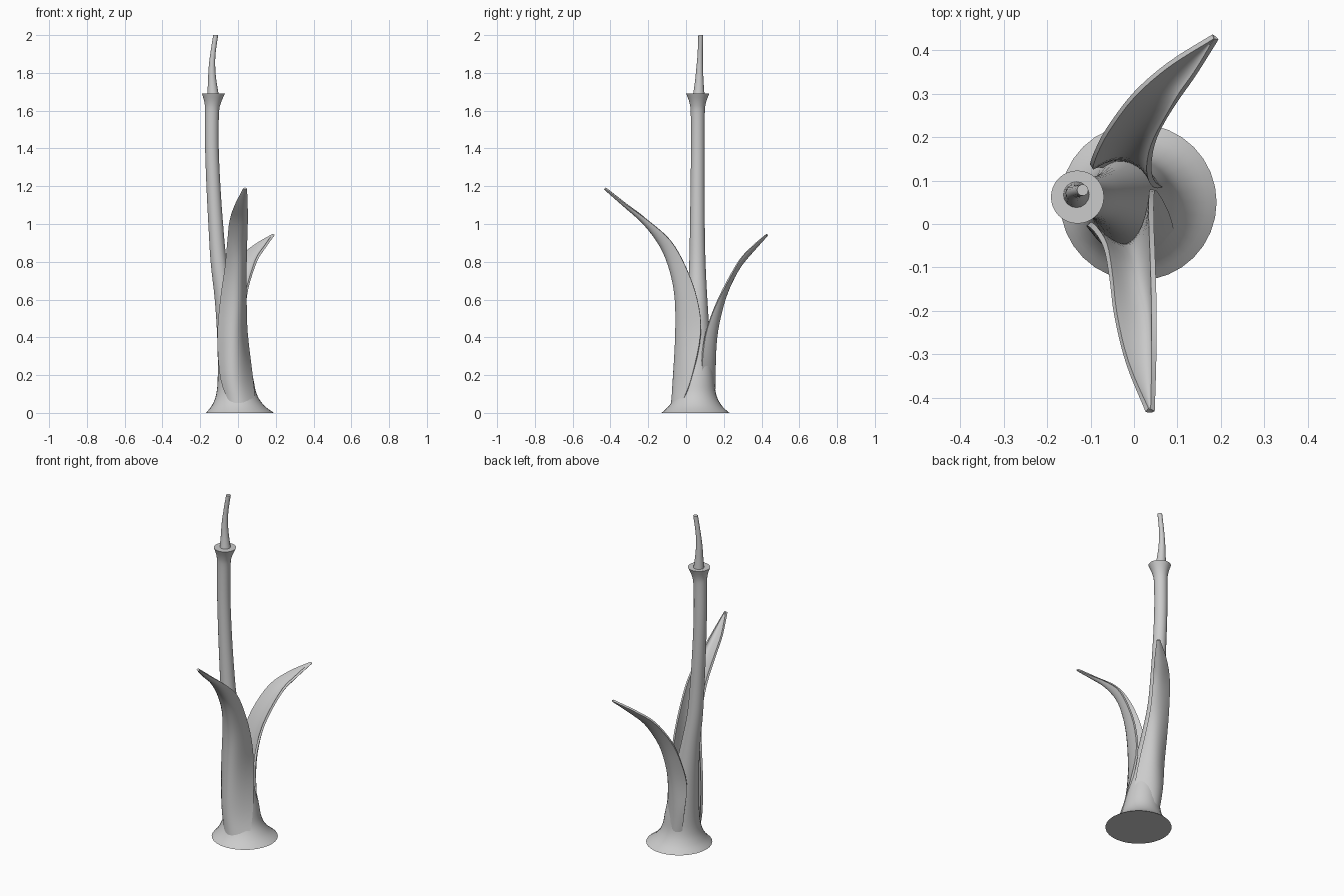
import bpy
import bmesh
import math
from mathutils import Vector

cube = bpy.data.objects.get("Cube")
if cube:
    bpy.data.objects.remove(cube)

grey = bpy.data.materials.new("plain grey")
grey.use_nodes = True
colour = (0.6, 0.6, 0.6, 1)
grey.diffuse_color = colour
grey.node_tree.nodes["Principled BSDF"].inputs["Base Color"].default_value = colour


def finish(name, bm):
    bmesh.ops.recalc_face_normals(bm, faces=bm.faces)
    mesh = bpy.data.meshes.new(name)
    bm.to_mesh(mesh)
    bm.free()
    mesh.materials.append(grey)
    ob = bpy.data.objects.new(name, mesh)
    bpy.context.collection.objects.link(ob)
    bpy.ops.object.select_all(action='DESELECT')
    ob.select_set(True)
    bpy.context.view_layer.objects.active = ob
    return ob


def smooth_rows(rows, steps):
    """Catmull-Rom interpolation through a list of vectors."""
    out = []
    for i in range(len(rows) - 1):
        a, b, c, d = (rows[min(max(i + k, 0), len(rows) - 1)] for k in (-1, 0, 1, 2))
        for s in range(steps):
            t = s / steps
            out.append(b + (c - a) * (t / 2)
                       + (a * 2 - b * 5 + c * 4 - d) * (t * t / 2)
                       + (b * 3 - a - c * 3 + d) * (t ** 3 / 2))
    return out + [rows[-1]]


def tube(name, rows, sides=32):
    """Capped tube; each row is centre x, centre y, height, radius."""
    bm = bmesh.new()
    rings = []
    for x, y, z, r in smooth_rows([Vector(row) for row in rows], 4):
        angles = (2 * math.pi * k / sides for k in range(sides))
        rings.append([bm.verts.new((x + r * math.cos(a), y + r * math.sin(a), z))
                      for a in angles])
    for low, high in zip(rings, rings[1:]):
        for k in range(sides):
            n = (k + 1) % sides
            bm.faces.new((low[k], low[n], high[n], high[k]))
    bm.faces.new(rings[0])
    bm.faces.new(rings[-1])
    finish(name, bm)
    bpy.ops.object.shade_smooth_by_angle(angle=math.radians(40))


def leaf(name, rows, across=12):
    """Curled blade; each row is one edge, the spine and the other edge."""
    edges = [smooth_rows([Vector(row[k]) for row in rows], 4) for k in range(3)]
    bm = bmesh.new()
    grid = []
    for a, m, b in zip(*edges):
        pull = m * 2 - (a + b) / 2
        ts = (k / across for k in range(across + 1))
        grid.append([bm.verts.new(a * (1 - t) ** 2 + pull * (2 * t * (1 - t)) + b * t * t)
                     for t in ts])
    for low, high in zip(grid, grid[1:]):
        for k in range(across):
            bm.faces.new((low[k], low[k + 1], high[k + 1], high[k]))
    ob = finish(name, bm)
    solid = ob.modifiers.new("thickness", 'SOLIDIFY')
    solid.thickness = 0.012
    solid.offset = 0
    bpy.ops.object.modifier_apply(modifier=solid.name)
    bpy.ops.object.shade_smooth_by_angle(angle=math.radians(40))


# Stem with spreading foot and flared top
tube("stem", [
    (0.01, 0.05, 0, 0.18), (0, 0.05, 0.04, 0.138), (-0.008, 0.052, 0.1, 0.107),
    (-0.015, 0.055, 0.2, 0.092), (-0.04, 0.057, 0.4, 0.07), (-0.07, 0.06, 0.6, 0.053),
    (-0.102, 0.06, 0.8, 0.043), (-0.118, 0.06, 1, 0.039), (-0.13, 0.061, 1.2, 0.037),
    (-0.138, 0.062, 1.4, 0.036), (-0.138, 0.062, 1.58, 0.037),
    (-0.134, 0.062, 1.64, 0.043), (-0.13, 0.062, 1.69, 0.061)])

# Thin curved spike on the flared top
tube("spike", [
    (-0.132, 0.067, 1.68, 0.031), (-0.136, 0.07, 1.75, 0.023),
    (-0.138, 0.072, 1.82, 0.018), (-0.133, 0.075, 1.9, 0.014),
    (-0.118, 0.078, 2, 0.013)], 16)

# Long leaf arching to the front
leaf("front_leaf", [
    ((-0.04, -0.06, 0.05), (0.02, -0.07, 0.05), (0.09, -0.02, 0.05)),
    ((-0.088, -0.02, 0.18), (-0.01, -0.062, 0.18), (0.075, 0.03, 0.18)),
    ((-0.105, 0, 0.4), (-0.01, -0.048, 0.4), (0.046, 0.078, 0.42)),
    ((-0.09, -0.01, 0.6), (0, -0.05, 0.6), (0.04, 0.06, 0.6)),
    ((-0.066, -0.05, 0.77), (0.005, -0.078, 0.75), (0.04, 0, 0.77)),
    ((-0.053, -0.12, 0.91), (0.01, -0.13, 0.88), (0.043, -0.08, 0.91)),
    ((-0.042, -0.21, 1.02), (0.02, -0.22, 1), (0.046, -0.19, 1.01)),
    ((-0.015, -0.32, 1.105), (0.025, -0.325, 1.095), (0.046, -0.31, 1.1)),
    ((0.03, -0.428, 1.19), (0.037, -0.43, 1.187), (0.043, -0.428, 1.19))])

# Shorter leaf arching to the back
leaf("back_leaf", [
    ((-0.06, 0.13, 0.08), (0, 0.145, 0.08), (0.07, 0.085, 0.1)),
    ((-0.085, 0.135, 0.24), (-0.01, 0.146, 0.22), (0.06, 0.082, 0.24)),
    ((-0.098, 0.132, 0.4), (-0.015, 0.158, 0.4), (0.04, 0.1, 0.4)),
    ((-0.085, 0.17, 0.55), (-0.005, 0.185, 0.54), (0.035, 0.14, 0.53)),
    ((-0.058, 0.22, 0.68), (0.01, 0.225, 0.66), (0.05, 0.2, 0.66)),
    ((0, 0.297, 0.81), (0.055, 0.285, 0.775), (0.098, 0.285, 0.81)),
    ((0.08, 0.367, 0.885), (0.115, 0.357, 0.862), (0.143, 0.35, 0.88)),
    ((0.182, 0.431, 0.945), (0.186, 0.428, 0.941), (0.189, 0.425, 0.945))])
